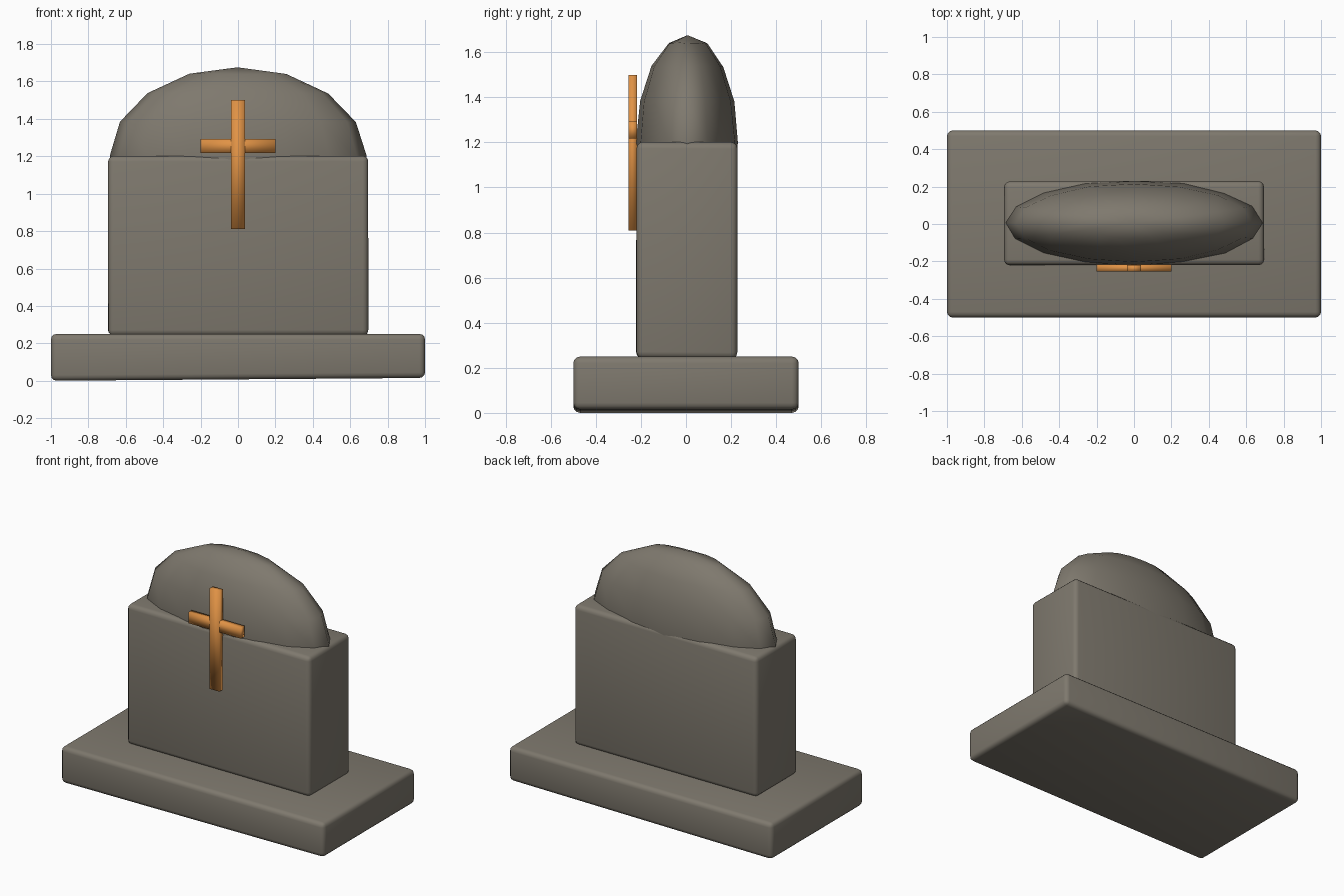
import bpy, random
from mathutils import Vector

if "Cube" in bpy.data.objects:
    bpy.data.objects.remove(bpy.data.objects["Cube"])

random.seed(4)


def material(name, color):
    m = bpy.data.materials.new(name)
    m.diffuse_color = color
    m.use_nodes = True
    m.node_tree.nodes["Principled BSDF"].inputs["Base Color"].default_value = m.diffuse_color
    return m


stone = material("weathered_stone", (0.21, 0.19, 0.155, 1))
bronze = material("bronze", (0.75, 0.29, 0.06, 1))


def smooth(obj):
    for p in obj.data.polygons:
        p.use_smooth = True


def box(name, lo, hi, mat, bevel=0.0, jitter=0.0):
    lo, hi = Vector(lo), Vector(hi)
    bpy.ops.mesh.primitive_cube_add(size=1)
    o = bpy.context.object
    o.name = name
    for v in o.data.vertices:
        v.co = Vector([c * s for c, s in zip(v.co, hi - lo)]) + (lo + hi) / 2
        v.co += Vector([random.uniform(-jitter, jitter) for _ in range(3)])
    o.data.materials.append(mat)
    smooth(o)
    if bevel:
        b = o.modifiers.new("rounded_edges", 'BEVEL')
        b.width = bevel
        b.segments = 3
        b.limit_method = 'NONE'
    return o


# Base slab, its underside rising slightly at the right
base = box("base_slab", (-1, -0.5, 0), (1, 0.5, 0.25), stone, 0.03)
for v in base.data.vertices:
    if v.co.z < 0.1 and v.co.x > 0:
        v.co.z += 0.015

# Upright stone
box("headstone_body", (-0.695, -0.22, 0.24), (0.695, 0.228, 1.203), stone, 0.03, 0.002)

# Rounded top: a coarse, flattened sphere sunk into the upright
bpy.ops.mesh.primitive_uv_sphere_add(segments=16, ring_count=8, radius=1)
top = bpy.context.object
top.name = "headstone_top"
for v in top.data.vertices:
    x, y, z = v.co
    v.co = Vector((x * 0.685, y * 0.226 + 0.006, 1.2 + z * 0.477))
    v.co += Vector([random.uniform(-0.003, 0.003) for _ in range(3)])
top.data.materials.append(stone)
smooth(top)

# Cross on the front
box("cross_upright", (-0.037, -0.255, 0.81), (0.037, -0.218, 1.5), bronze)
box("cross_bar", (-0.2, -0.254, 1.217), (0.2, -0.217, 1.292), bronze)
